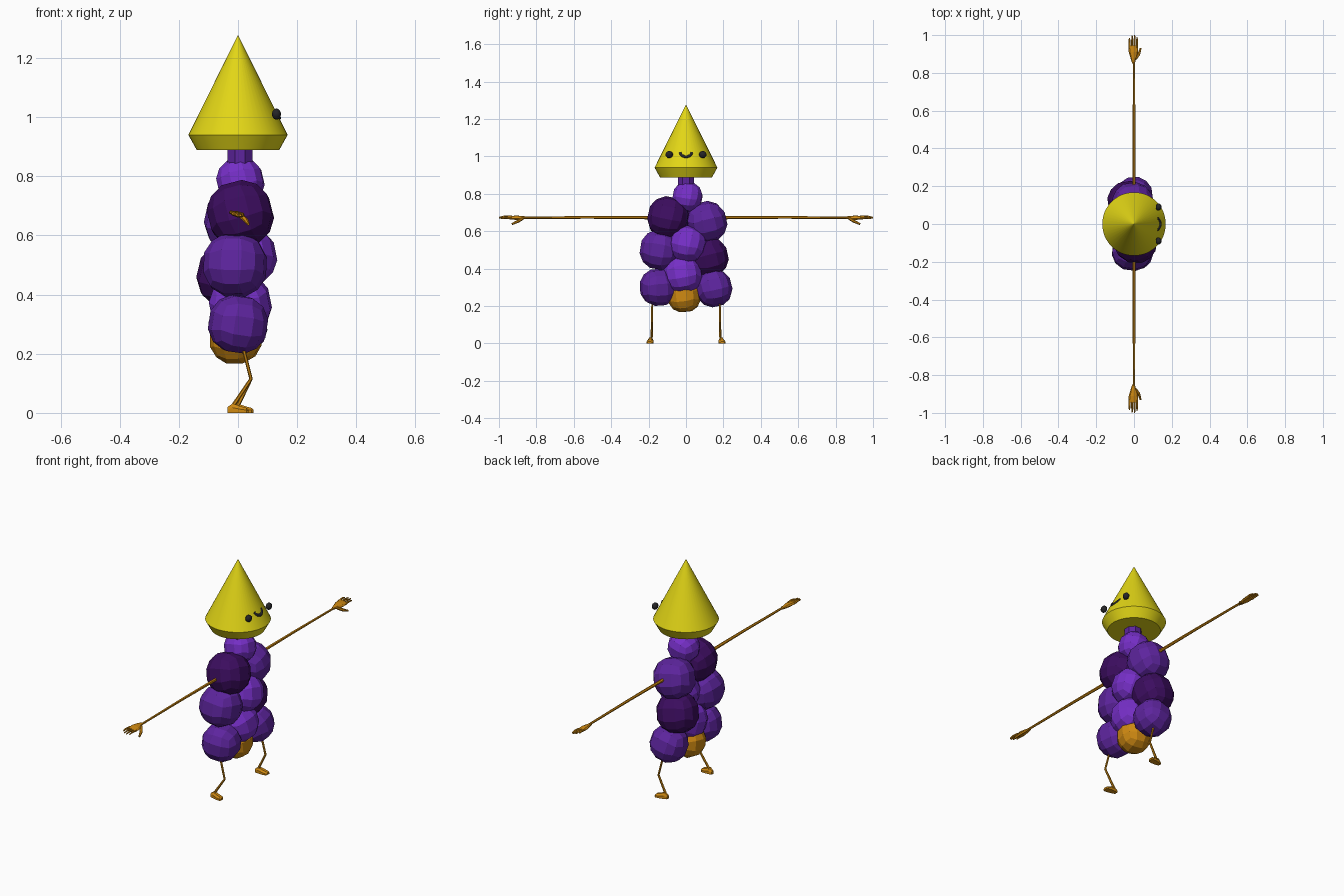
import bpy, bmesh, math, random
from mathutils import Vector, Euler

if "Cube" in bpy.data.objects:
    bpy.data.objects.remove(bpy.data.objects["Cube"])

random.seed(4)


def material(name, rgb):
    m = bpy.data.materials.new(name)
    m.diffuse_color = (*rgb, 1)
    m.use_nodes = True
    m.node_tree.nodes["Principled BSDF"].inputs["Base Color"].default_value = m.diffuse_color
    return m


YELLOW = material("yellow", (0.76, 0.67, 0.008))
ORANGE = material("orange", (0.62, 0.25, 0.006))
VIOLET = material("bright violet", (0.18, 0.028, 0.57))
PURPLE = material("purple", (0.11, 0.018, 0.34))
DARK = material("dark purple", (0.045, 0.004, 0.115))
BLACK = material("black", (0.018, 0.018, 0.02))


def finish(bm, name, mat, smooth=None):
    bmesh.ops.recalc_face_normals(bm, faces=bm.faces)
    me = bpy.data.meshes.new(name)
    bm.to_mesh(me)
    bm.free()
    me.materials.append(mat)
    ob = bpy.data.objects.new(name, me)
    bpy.context.collection.objects.link(ob)
    if smooth:
        bpy.ops.object.select_all(action='DESELECT')
        ob.select_set(True)
        bpy.context.view_layer.objects.active = ob
        bpy.ops.object.shade_smooth_by_angle(angle=math.radians(smooth))
    return ob


def skin(bm, rings):
    """Join rings of points into a closed tube."""
    vs = [[bm.verts.new(p) for p in ring] for ring in rings]
    n = len(vs[0])
    for a, b in zip(vs, vs[1:]):
        for i in range(n):
            j = (i + 1) % n
            bm.faces.new((a[i], a[j], b[j], b[i]))
    bm.faces.new(vs[0])
    bm.faces.new(vs[-1])


def tube(bm, pts, radii, n=6, ref=(0.31, 0, 0.95)):
    """Round tube along a path."""
    pts = [Vector(p) for p in pts]
    rings = []
    for i, p in enumerate(pts):
        d = (pts[min(i + 1, len(pts) - 1)] - pts[max(i - 1, 0)]).normalized()
        u = d.cross(Vector(ref)).normalized()
        w = d.cross(u)
        rings.append([p + radii[i] * (u * math.cos(k * math.tau / n) + w * math.sin(k * math.tau / n))
                      for k in range(n)])
    skin(bm, rings)


# Body: clustered faceted balls (centre, radius)
def ball(name, mat, centre, r):
    bm = bmesh.new()
    bmesh.ops.create_cube(bm, size=2)
    bmesh.ops.subdivide_edges(bm, edges=bm.edges[:], cuts=2, use_grid_fill=True)
    rot = Euler([random.uniform(-0.3, 0.3) for _ in range(3)]).to_matrix()
    for v in bm.verts:
        v.co = rot @ v.co.normalized() * r * 1.04 + Vector(centre)
    finish(bm, name, mat)


for name, mat, c, r in [
    ("ball_top", VIOLET, (0.008, 0.008, 0.782), 0.081),
    ("ball_upper_left", DARK, (0.008, -0.095, 0.672), 0.112),
    ("ball_upper_right", PURPLE, (-0.005, 0.11, 0.65), 0.109),
    ("ball_middle_left", PURPLE, (-0.01, -0.138, 0.50), 0.109),
    ("ball_middle_centre", VIOLET, (0.03, 0.01, 0.53), 0.1),
    ("ball_middle_right", DARK, (-0.03, 0.117, 0.463), 0.109),
    ("ball_lower_centre", VIOLET, (0.008, -0.015, 0.365), 0.106),
    ("ball_lower_left", PURPLE, (0, -0.147, 0.30), 0.1),
    ("ball_lower_right", PURPLE, (0, 0.15, 0.294), 0.098),
    ("ball_bottom", ORANGE, (-0.008, -0.01, 0.252), 0.088),
]:
    ball(name, mat, c, r)

# Neck
bm = bmesh.new()
tube(bm, [(0.007, 0, 0.82), (0.007, 0, 0.9)], [0.046, 0.046], 8, (1, 0.41, 0))
finish(bm, "neck", PURPLE)

# Cone head with a bevelled lower rim
bm = bmesh.new()
tube(bm, [(0, 0, 0.888), (0, 0, 0.94), (0, 0, 1.276)], [0.139, 0.168, 0.0005], 48, (1, 0, 0))
finish(bm, "cone_head", YELLOW, 30)

# Face, looking towards +x
for side, s in (("left", -1), ("right", 1)):
    bm = bmesh.new()
    bmesh.ops.create_uvsphere(bm, u_segments=10, v_segments=7, radius=1)
    for v in bm.verts:
        v.co = Vector((0.13 + v.co.x * 0.016, s * 0.09 + v.co.y * 0.02, 1.01 + v.co.z * 0.019))
    finish(bm, "eye_" + side, BLACK, 60)

bm = bmesh.new()
arc = [math.radians(a) for a in range(-80, 81, 20)]
tube(bm, [(0.116 + 0.022 * math.cos(a), 0.031 * math.sin(a), 1.023 - 0.026 * math.cos(a)) for a in arc],
     [0.008] * len(arc), 8, (1, 0, 0.1))
finish(bm, "mouth", BLACK, 60)

for side, s in (("left", -1), ("right", 1)):
    # Thin straight arm
    bm = bmesh.new()
    tube(bm, [(0, s * 0.15, 0.672), (0, s * 0.5, 0.674), (0, s * 0.87, 0.672)], [0.009, 0.0075, 0.006])
    finish(bm, "arm_" + side, ORANGE)

    # Hand: flattened palm, four fingers and a drooping thumb
    bm = bmesh.new()
    rings = []
    for y, w, h in ((0.85, 0.007, 0.006), (0.88, 0.016, 0.01), (0.91, 0.025, 0.011), (0.945, 0.025, 0.007)):
        ring = []
        for k in range(8):
            x = w * math.cos(k * math.tau / 8)
            ring.append((x - 0.003, s * y, 0.672 - 0.2 * x + h * math.sin(k * math.tau / 8)))
        rings.append(ring)
    skin(bm, rings)
    for x, end in ((-0.024, 0.985), (-0.01, 0.997), (0.003, 1.0), (0.016, 0.99)):
        z = 0.672 - 0.2 * x
        tube(bm, [(x, s * 0.93, z), (x, s * 0.965, z + 0.003), (x, s * end, z)], [0.006, 0.0055, 0.0035])
    tube(bm, [(0.008, s * 0.875, 0.667), (0.026, s * 0.9, 0.652), (0.035, s * 0.93, 0.638)],
         [0.008, 0.008, 0.005])
    finish(bm, "hand_" + side, ORANGE)

    # Bent leg
    dx = s * 0.008
    bm = bmesh.new()
    tube(bm, [(0.015, s * 0.18, 0.23), (0.044, s * 0.182, 0.115), (dx - 0.01, s * 0.184, 0.022)],
         [0.006, 0.006, 0.007], 6, (0, 1, 0))
    finish(bm, "leg_" + side, ORANGE)

    # Foot: wedge rising towards the heel
    bm = bmesh.new()
    rings = []
    for x, w, h in ((-0.027, 0.009, 0.02), (-0.01, 0.014, 0.032), (0.018, 0.018, 0.022), (0.037, 0.017, 0.017),
                    (0.044, 0.011, 0.011)):
        y = s * (0.187 + 0.1 * (x + 0.027))
        rings.append([(x + dx, y + a * w, b * h) for a, b in
                      ((-1, 0), (1, 0), (1, 0.55), (0.5, 1), (-0.5, 1), (-1, 0.55))])
    skin(bm, rings)
    finish(bm, "foot_" + side, ORANGE)
